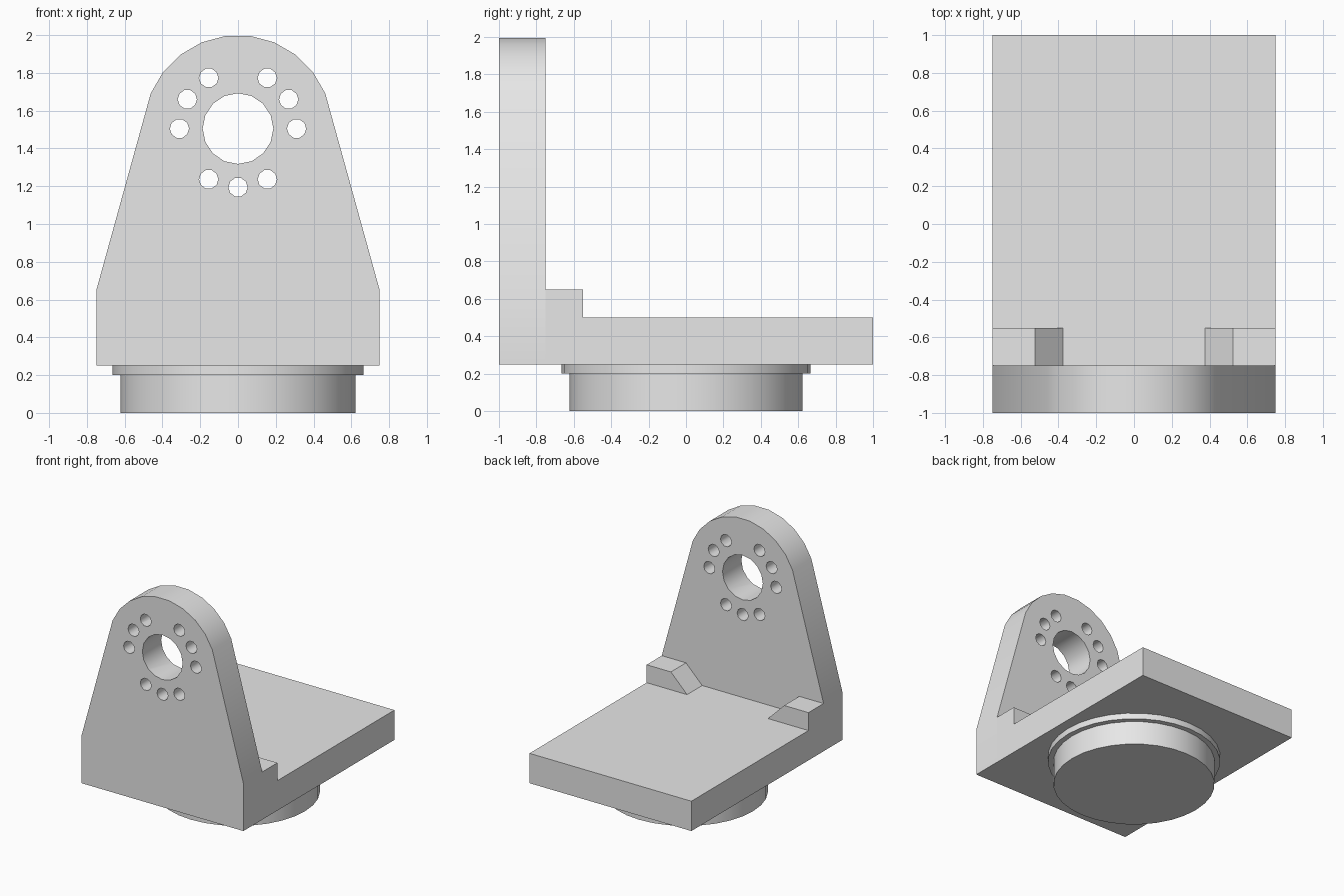
import bpy
import bmesh
from math import sin, cos, radians
from mathutils import Matrix, Vector

cube = bpy.data.objects.get("Cube")
if cube:
    bpy.data.objects.remove(cube, do_unlink=True)

grey = bpy.data.materials.new("plain grey")
grey.use_nodes = True
grey.diffuse_color = (0.8, 0.8, 0.8, 1)
grey.node_tree.nodes["Principled BSDF"].inputs["Base Color"].default_value = (0.8, 0.8, 0.8, 1)


def finish(name, bm):
    bmesh.ops.recalc_face_normals(bm, faces=bm.faces)
    mesh = bpy.data.meshes.new(name)
    bm.to_mesh(mesh)
    bm.free()
    mesh.materials.append(grey)
    obj = bpy.data.objects.new(name, mesh)
    bpy.context.collection.objects.link(obj)
    return obj


def smooth(obj):
    bpy.ops.object.select_all(action='DESELECT')
    obj.select_set(True)
    bpy.context.view_layer.objects.active = obj
    bpy.ops.object.shade_smooth_by_angle(angle=radians(42))


def extrude_profile(bm, points, y0, y1):
    """Prism from an (x, z) outline, extruded along y."""
    face = bm.faces.new([bm.verts.new((x, y0, z)) for x, z in points])
    result = bmesh.ops.extrude_face_region(bm, geom=[face])
    verts = [v for v in result["geom"] if isinstance(v, bmesh.types.BMVert)]
    bmesh.ops.translate(bm, verts=verts, vec=Vector((0, y1 - y0, 0)))


def circle(cx, cz, radius, sides):
    return [(cx + radius * cos(radians(360 * i / sides)),
             cz + radius * sin(radians(360 * i / sides))) for i in range(sides)]


# Base plate
bm = bmesh.new()
extrude_profile(bm, [(-0.75, 0.25), (0.75, 0.25), (0.75, 0.5), (-0.75, 0.5)], -0.75, 1)
finish("base_plate", bm)

# Upright plate with tapered sides and a rounded top
arc = [(0.5 * cos(radians(22.5 + 15 * i)), 1.5 + 0.5 * sin(radians(22.5 + 15 * i)))
       for i in range(10)]
bm = bmesh.new()
extrude_profile(bm, [(-0.75, 0.25), (0.75, 0.25), (0.75, 0.65)] + arc + [(-0.75, 0.65)],
                -1, -0.75)
upright = finish("upright_plate", bm)

# Shaft hole and ring of bolt holes
bm = bmesh.new()
extrude_profile(bm, circle(0, 1.505, 0.187, 16), -1.1, -0.6)
for angle in (0, 30, 60, 120, 150, 180, 240, 270, 300):
    a = radians(angle)
    extrude_profile(bm, circle(0.31 * cos(a), 1.505 + 0.31 * sin(a), 0.051, 10), -1.1, -0.6)
cutter = finish("hole_cutter", bm)
cutter.hide_render = True

cut = upright.modifiers.new("holes", 'BOOLEAN')
cut.operation = 'DIFFERENCE'
cut.solver = 'EXACT'
cut.object = cutter
bpy.context.view_layer.objects.active = upright
bpy.ops.object.modifier_apply(modifier=cut.name)
bpy.data.objects.remove(cutter, do_unlink=True)
smooth(upright)

# Sloped shoulder blocks in the corners
for side, name in ((1, "left_shoulder"), (-1, "right_shoulder")):
    bm = bmesh.new()
    extrude_profile(bm, [(side * x, z) for x, z in
                         ((0.75, 0.5), (0.75, 0.65), (0.525, 0.65), (0.375, 0.5))],
                    -0.75, -0.55)
    finish(name, bm)

# Round flange and boss underneath
for name, radius, z0, z1 in (("flange", 0.665, 0.2, 0.25), ("round_boss", 0.622, 0, 0.2)):
    bm = bmesh.new()
    bmesh.ops.create_cone(bm, cap_ends=True, segments=32, radius1=radius, radius2=radius,
                          depth=z1 - z0, matrix=Matrix.Translation((0, 0, (z0 + z1) / 2)))
    smooth(finish(name, bm))
